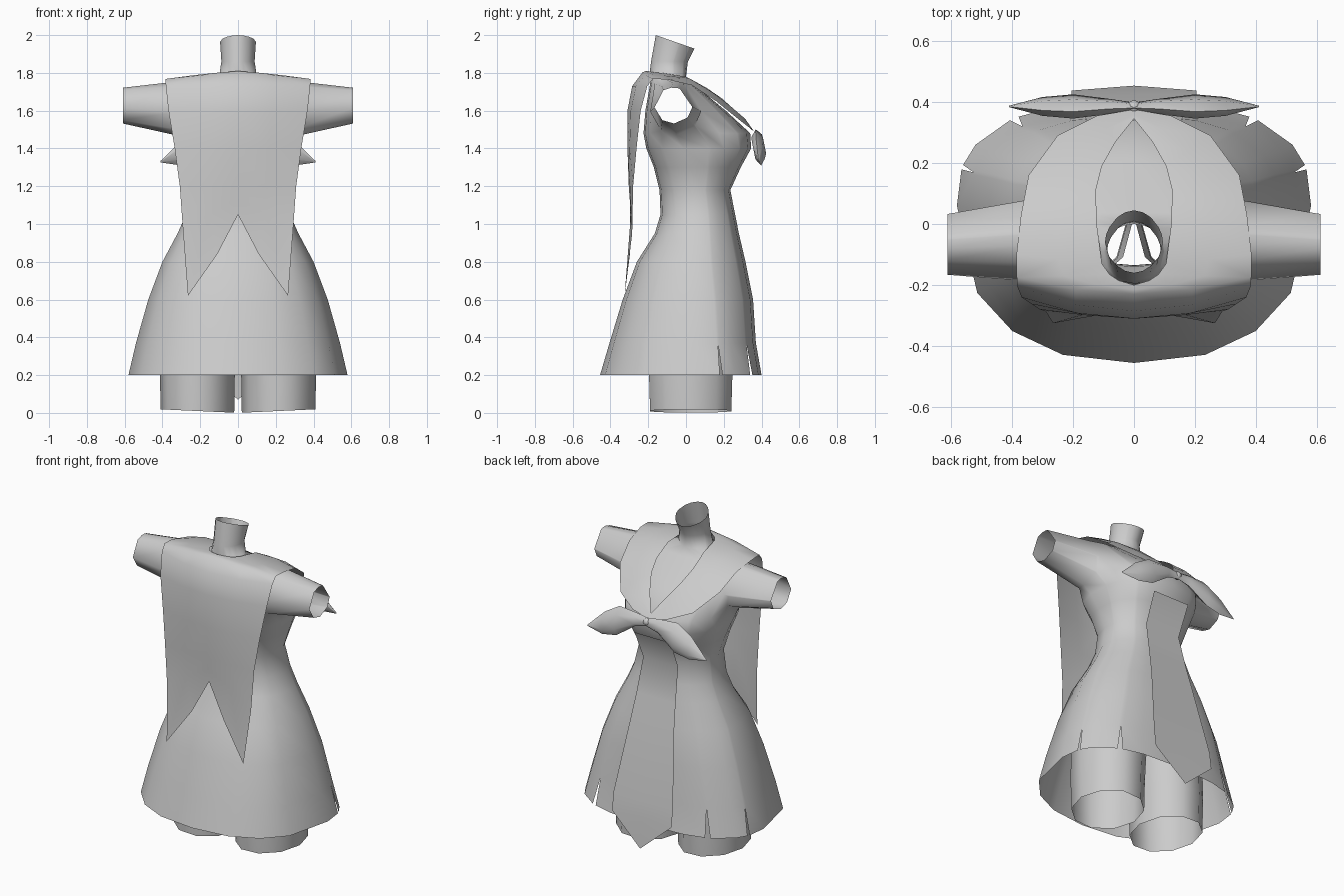
import bpy, bmesh, math
from mathutils import Vector

if "Cube" in bpy.data.objects:
    bpy.data.objects.remove(bpy.data.objects["Cube"])

grey = bpy.data.materials.new("light_grey")
grey.diffuse_color = (0.6, 0.6, 0.6, 1)
grey.use_nodes = True
grey.node_tree.nodes["Principled BSDF"].inputs["Base Color"].default_value = grey.diffuse_color


def finish(bm, name, angle=50):
    bmesh.ops.remove_doubles(bm, verts=bm.verts, dist=0.0005)
    bmesh.ops.recalc_face_normals(bm, faces=bm.faces)
    me = bpy.data.meshes.new(name)
    bm.to_mesh(me)
    bm.free()
    me.materials.append(grey)
    ob = bpy.data.objects.new(name, me)
    bpy.context.collection.objects.link(ob)
    bpy.ops.object.select_all(action='DESELECT')
    bpy.context.view_layer.objects.active = ob
    ob.select_set(True)
    bpy.ops.object.shade_smooth_by_angle(angle=math.radians(angle))
    return ob


def grid(bm, rows, closed=False):
    """Skin a list of equally long point rows with quads."""
    vs = [[bm.verts.new(p) for p in r] for r in rows]
    n = len(rows[0])
    for a, b in zip(vs, vs[1:]):
        for i in range(n if closed else n - 1):
            j = (i + 1) % n
            bm.faces.new((a[i], a[j], b[j], b[i]))
    return vs


def mirrored(rows):
    return [[(-x, y, z) for x, y, z in r] for r in rows]


def spow(v, e):
    return math.copysign(abs(v) ** e, v)


# Dress, torso and neck: z, half width, back y, front y, middle y, tilt, front roundness
RINGS = [
    (0.20, 0.58, -0.455, 0.40, 0.06, 0, 0.77), (0.37, 0.54, -0.405, 0.37, 0.05, 0, 0.77),
    (0.60, 0.475, -0.335, 0.355, 0.045, 0, 0.8), (0.80, 0.40, -0.26, 0.315, 0.04, 0, 0.82),
    (0.95, 0.32, -0.165, 0.28, 0.05, 0, 0.85), (1.05, 0.275, -0.135, 0.26, 0.05, 0, 0.85),
    (1.18, 0.248, -0.14, 0.235, 0.04, 0, 0.85), (1.30, 0.28, -0.17, 0.29, 0.02, 0, 0.78),
    (1.40, 0.312, -0.21, 0.345, -0.01, 0, 0.75), (1.48, 0.33, -0.225, 0.34, -0.05, 0, 0.78),
    (1.60, 0.36, -0.215, 0.21, -0.06, 0, 0.82), (1.74, 0.37, -0.19, 0.04, -0.07, 0, 0.85),
    (1.78, 0.10, -0.195, 0.0, -0.09, 0, 1), (1.86, 0.088, -0.185, 0.01, -0.09, 0, 1.1),
    (1.965, 0.095, -0.16, 0.045, -0.06, -0.35, 1.1)]
SLITS = (53, 16)
half = [90, 70, 55, 53, 51, 30, 17.2, 16, 14.8, 0, -30, -50, -70, -90]
angles = half + [180 - a for a in half[-2:0:-1]]
rows = []
for z, rx, yb, yf, mid, tilt, ef in RINGS:
    row = []
    for a in angles:
        c, s = math.cos(math.radians(a)), math.sin(math.radians(a))
        e = ef if s > 0 else max(0.85, ef)
        x = rx * spow(c, e)
        y = mid + spow(s, e) * ((yf - mid) if s > 0 else (mid - yb))
        row.append((x, y, z + tilt * (y - mid)))
    rows.append(row)
bm = bmesh.new()
vs = grid(bm, rows, True)

# Slits: dropping the hem vertex leaves a narrow notch up to the next ring
for i, a in enumerate(angles):
    if a in SLITS or 180 - a in SLITS:
        top = vs[1][i]
        bm.verts.remove(vs[0][i])
        for k in (i - 1, i + 1):
            bm.faces.new((vs[0][k], top, vs[1][k]))

# Armholes, rounded, with short open sleeves pulled out of their borders
holes = []
for f in bm.faces:
    c = f.calc_center_median()
    if 1.48 < c.z < 1.74 and abs(c.x) > 0.29 and -0.2 < c.y < 0.09:
        if all(abs(v.co.x) > 0.25 for v in f.verts):
            holes.append(f)
bmesh.ops.delete(bm, geom=holes, context='FACES')
border = [e for e in bm.edges if e.is_boundary
          and all(1.4 < v.co.z < 1.76 for v in e.verts)]


def ray(v):
    return Vector((v.co.y + 0.055, v.co.z - 1.61)).normalized()


ext = bmesh.ops.extrude_edge_only(bm, edges=border)
for v in ext['geom']:
    if isinstance(v, bmesh.types.BMVert):
        d = ray(v)
        v.co = (math.copysign(0.61, v.co.x), -0.067 + 0.1 * d.x, 1.627 + 0.095 * d.y)
for v in {v for e in border for v in e.verts}:
    d = ray(v)
    v.co.y, v.co.z = -0.055 + 0.135 * d.x, 1.61 + 0.14 * d.y
finish(bm, "dress_body", 75)

# Legs: open tubes that meet above the hem
for side, name in ((1, "right_leg"), (-1, "left_leg")):
    bm = bmesh.new()
    rows = []
    for z, cx, rx, ry in ((0.01, 0.215, 0.195, 0.226), (0.2, 0.215, 0.198, 0.232),
                          (0.45, 0.205, 0.205, 0.232), (0.65, 0.185, 0.185, 0.225)):
        rows.append([(side * (cx + rx * math.cos(t)), 0.025 + ry * math.sin(t),
                      z + (0.009 * math.cos(t) if z < 0.1 else 0))
                     for t in [math.tau * k / 10 for k in range(10)]])
    grid(bm, rows, True)
    finish(bm, name)

# Collar: inner and outer edge stations from the chest round to the back
STATIONS = [
    ((0, 0.345, 1.50), (0, 0.375, 1.475)), ((0.06, 0.27, 1.59), (0.12, 0.355, 1.495)),
    ((0.105, 0.19, 1.665), (0.25, 0.29, 1.545)), ((0.125, 0.11, 1.72), (0.345, 0.16, 1.65)),
    ((0.122, 0.0, 1.78), (0.37, 0.03, 1.735)), ((0.105, -0.13, 1.80), (0.385, -0.1, 1.765)),
    ((0.08, -0.165, 1.802), (0.384, -0.175, 1.768)), ((0.05, -0.185, 1.806), (0.19, -0.215, 1.788)),
    ((0, -0.2, 1.81), (0, -0.23, 1.803))]
rows = []
for k, (a, b) in enumerate(STATIONS):
    a, b = Vector(a), Vector(b)
    m = (a + b) / 2 + Vector((0, 0, 0.015 if 0 < k < 5 else 0.003))
    rows.append([tuple(a), tuple(m), tuple(b)])
bm = bmesh.new()
grid(bm, rows)
grid(bm, mirrored(rows))

# Cape hangs from the collar: z, half width, centre y, edge y; two points at the end
rows = [[STATIONS[k][1] for k in (8, 7, 6)]]
for z, w, yc, ye in ((1.73, 0.382, -0.285, -0.205), (1.60, 0.368, -0.31, -0.24),
                     (1.40, 0.335, -0.31, -0.262), (1.20, 0.308, -0.303, -0.28)):
    rows.append([(w * f, yc + (ye - yc) * f * f, z) for f in (0, 0.5, 1)])
rows.append([(0, -0.295, 1.13), (0.148, -0.292, 1.05), (0.29, -0.285, 0.95)])
rows.append([(0, -0.285, 1.05), (0.11, -0.297, 0.84), (0.265, -0.325, 0.62)])
grid(bm, rows)
grid(bm, mirrored(rows))
finish(bm, "collar_and_cape", 70)

# Front panel: flat strip ending in a point
strip = [(1.34, 0.125, 0.328), (1.16, 0.12, 0.25), (0.95, 0.135, 0.296),
         (0.8, 0.15, 0.332), (0.36, 0.205, 0.422), (0.25, 0.205, 0.437)]
rows = [[(-w, y, z), (0, y, z), (w, y, z)] for z, w, y in strip]
bm = bmesh.new()
last = grid(bm, rows)[-1]
tip = bm.verts.new((0, 0.453, 0.07))
bm.faces.new((last[0], last[1], tip))
bm.faces.new((last[1], last[2], tip))
finish(bm, "front_panel")

# Bow: two drooping leaf-shaped wings and a small knot
LEAF = ((0.0, 1.46, 0.012, 0.025), (0.08, 1.455, 0.024, 0.04), (0.2, 1.415, 0.036, 0.085),
        (0.3, 1.375, 0.028, 0.065), (0.41, 1.33, 0.002, 0.004))
bm = bmesh.new()
rows = []
for x, cz, ry, rz in LEAF:
    row = []
    for k in range(6):
        t = math.tau * k / 6 + math.pi / 6
        dz = rz * math.sin(t)
        row.append((x, 0.385 + ry * math.cos(t) - 0.2 * dz, cz + dz))
    rows.append(row)
grid(bm, rows, True)
grid(bm, mirrored(rows), True)
finish(bm, "bow", 70)
bm = bmesh.new()
bmesh.ops.create_uvsphere(bm, u_segments=8, v_segments=6, radius=0.024)
bmesh.ops.translate(bm, verts=bm.verts, vec=(0, 0.382, 1.46))
finish(bm, "bow_knot")
